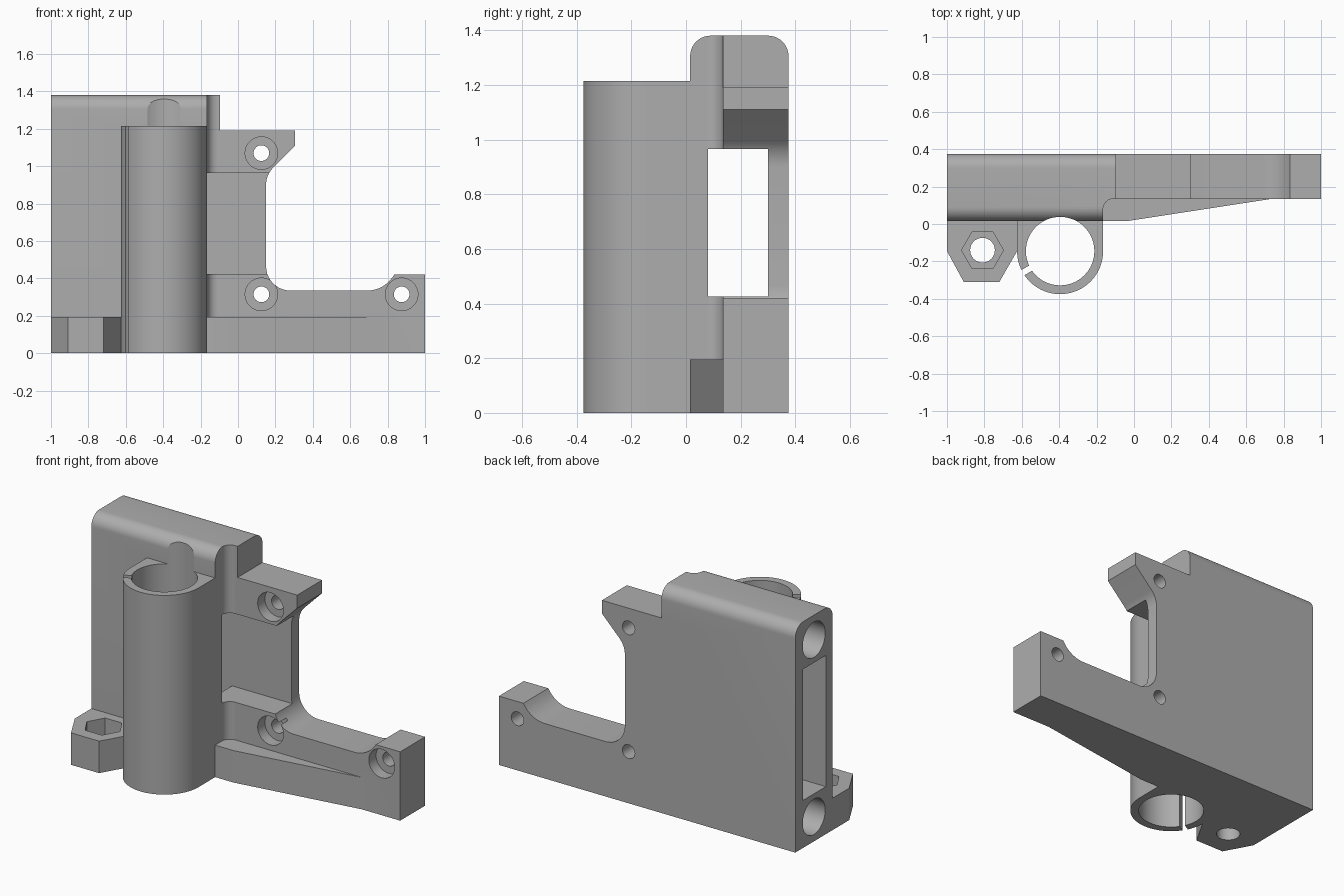
import bpy, bmesh
from math import cos, sin, radians
from mathutils import Vector, Matrix

cube = bpy.data.objects.get("Cube")
if cube:
    bpy.data.objects.remove(cube, do_unlink=True)

grey = bpy.data.materials.new("plain grey")
grey.use_nodes = True
colour = (0.42, 0.42, 0.42, 1)
grey.diffuse_color = colour
grey.node_tree.nodes["Principled BSDF"].inputs["Base Color"].default_value = colour


def arc(cx, cy, r, a0, a1, n=10):
    angles = [radians(a0 + (a1 - a0) * i / n) for i in range(n + 1)]
    return [(cx + r * cos(a), cy + r * sin(a)) for a in angles]


def circle(cx, cy, r, n=64):
    return arc(cx, cy, r, 0, 360, n)[:-1]


def rect(u0, v0, u1, v1):
    return [(u0, v0), (u1, v0), (u1, v1), (u0, v1)]


def prism(name, points, axis, lo, hi):
    """Extrude a 2D outline along one axis from lo to hi."""
    place = {"x": lambda u, v, w: (w, u, v),
             "y": lambda u, v, w: (u, w, v),
             "z": lambda u, v, w: (u, v, w)}[axis]
    bm = bmesh.new()
    face = bm.faces.new([bm.verts.new(place(u, v, lo)) for u, v in points])
    out = bmesh.ops.extrude_face_region(bm, geom=[face])
    moved = [g for g in out["geom"] if isinstance(g, bmesh.types.BMVert)]
    bmesh.ops.translate(bm, verts=moved, vec=Vector(place(0, 0, hi - lo)))
    bmesh.ops.recalc_face_normals(bm, faces=bm.faces)
    mesh = bpy.data.meshes.new(name)
    bm.to_mesh(mesh)
    bm.free()
    mesh.materials.append(grey)
    obj = bpy.data.objects.new(name, mesh)
    bpy.context.collection.objects.link(obj)
    return obj


def combine(target, tool, operation):
    tool.hide_render = True
    mod = target.modifiers.new(operation, "BOOLEAN")
    mod.operation = operation
    mod.solver = "EXACT"
    mod.object = tool
    bpy.context.view_layer.objects.active = target
    bpy.ops.object.modifier_apply(modifier=mod.name)
    bpy.data.objects.remove(tool, do_unlink=True)


BACK, FRONT, PLATE = 0.375, 0.015, 0.135
TUBE_X, TUBE_Y = -0.395, -0.145

# Main block with rounded top edges
r = 0.075
outline = ([(FRONT, 0), (BACK, 0)] + arc(BACK - r, 1.38 - r, r, 0, 90)
           + arc(FRONT + r, 1.38 - r, r, 90, 180))
bracket = prism("bracket", outline, "x", -1, -0.097)

# Concave fillet where the block steps back to the plate
step = arc(-0.11, 0.08, 0.055, 180, 90) + [(0.1, PLATE), (0.1, -0.1), (-0.165, -0.1)]
combine(bracket, prism("step_cutter", step, "z", -0.1, 1.5), "DIFFERENCE")

# Mounting plate with curved cutout
plate = ([(-0.3, 0), (1, 0), (1, 0.42), (0.835, 0.42)]
         + arc(0.69, 0.50, 0.165, -35, -90)
         + arc(0.28, 0.465, 0.13, 270, 180)
         + arc(0.28, 0.90, 0.13, 180, 135)
         + [(0.305, 1.11), (0.305, 1.19), (-0.3, 1.19)])
combine(bracket, prism("plate", plate, "y", PLATE, BACK), "UNION")

# Tapered foot in front of the plate
foot = [(-0.3, 0.2), (-0.3, FRONT), (-0.04, FRONT), (0.74, PLATE), (0.74, 0.2)]
combine(bracket, prism("foot", foot, "z", 0, 0.195), "UNION")

# Bearing tube blended into the block
tube = arc(TUBE_X, TUBE_Y, 0.23, 180, 360, 40) + [(TUBE_X + 0.23, 0.05), (TUBE_X - 0.23, 0.05)]
combine(bracket, prism("tube", tube, "z", 0, 1.215), "UNION")

# Nut holder
holder = [(-1, 0.05), (-1, -0.145), (-0.91, -0.31), (-0.72, -0.31),
          (-0.625, -0.145), (-0.6, -0.1), (-0.6, 0.05)]
combine(bracket, prism("nut_holder", holder, "z", 0, 0.195), "UNION")

# Tube bore and clamping slit
cutters = [prism("tube_bore", circle(TUBE_X, TUBE_Y, 0.183), "z", -0.1, 1.5)]
slit = prism("tube_slit", rect(0.1, -0.016, 0.3, 0.016), "z", -0.1, 1.3)
slit.data.transform(Matrix.Translation((TUBE_X, TUBE_Y, 0)) @ Matrix.Rotation(radians(210), 4, "Z"))
cutters.append(slit)

# Nut pocket and its through hole
cutters.append(prism("nut_pocket", circle(-0.81, -0.14, 0.112, 6), "z", 0.08, 0.3))
cutters.append(prism("nut_hole", circle(-0.81, -0.14, 0.066, 32), "z", -0.1, 0.3))

# Belt window and the taller pocket at the open end
cutters.append(prism("belt_window", rect(0.08, 0.425, 0.30, 0.965), "x", -1.1, 0.4))
cutters.append(prism("belt_pocket", rect(0.08, 0.29, 0.30, 1.09), "x", -1.1, -0.25))

# Rod sockets
for z in (0.15, 1.23):
    cutters.append(prism("rod_socket", circle(0.195, z, 0.108, 48), "x", -1.1, -0.2))

# Screw holes with counterbores
for x, z in ((0.125, 1.07), (0.125, 0.315), (0.875, 0.315)):
    cutters.append(prism("screw_hole", circle(x, z, 0.042, 32), "y", 0, 0.5))
    cutters.append(prism("counterbore", circle(x, z, 0.087, 40), "y", 0, PLATE + 0.07))

for cutter in cutters:
    combine(bracket, cutter, "DIFFERENCE")

bpy.ops.object.select_all(action="DESELECT")
bracket.select_set(True)
bpy.context.view_layer.objects.active = bracket
bpy.ops.object.shade_smooth_by_angle(angle=radians(22))
